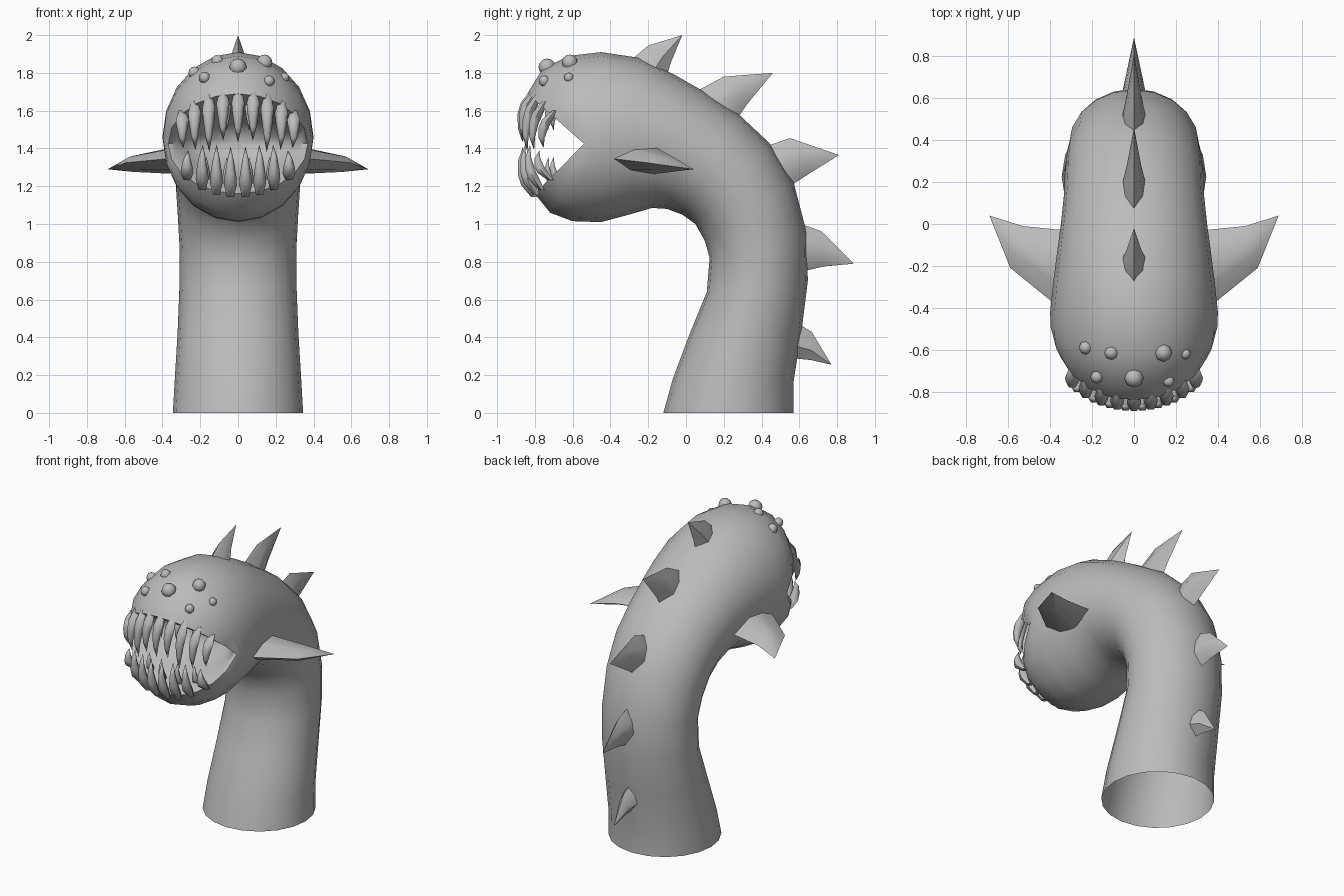
import bpy, bmesh, math
from mathutils import Vector

if "Cube" in bpy.data.objects:
    bpy.data.objects.remove(bpy.data.objects["Cube"])

grey = bpy.data.materials.new("plain grey")
grey.diffuse_color = (0.5, 0.5, 0.5, 1)
grey.use_nodes = True
grey.node_tree.nodes["Principled BSDF"].inputs["Base Color"].default_value = grey.diffuse_color


def finish(name, bm, angle=180):
    """Turn a bmesh into a shaded, named object."""
    bmesh.ops.recalc_face_normals(bm, faces=bm.faces)
    me = bpy.data.meshes.new(name)
    bm.to_mesh(me)
    bm.free()
    ob = bpy.data.objects.new(name, me)
    bpy.context.collection.objects.link(ob)
    me.materials.append(grey)
    bpy.ops.object.select_all(action='DESELECT')
    ob.select_set(True)
    bpy.context.view_layer.objects.active = ob
    bpy.ops.object.shade_smooth_by_angle(angle=math.radians(angle))
    return ob


def loft(bm, rings, tip=None):
    """Skin a list of point rings, optionally closing on a tip point."""
    loops = [[bm.verts.new(p) for p in r] for r in rings]
    n = len(loops[0])
    for a, b in zip(loops, loops[1:]):
        for i in range(n):
            j = (i + 1) % n
            bm.faces.new((a[i], a[j], b[j], b[i]))
    if tip is not None:
        t = bm.verts.new(tip)
        for i in range(n):
            bm.faces.new((loops[-1][i], loops[-1][(i + 1) % n], t))


# Neck and head: outer (y, z), inner (y, z), half width, backward sweep of the sides
SIDES = 20
sections = [
    (0.57, 0.00, -0.12, 0.00, 0.345, 0), (0.57, 0.17, -0.07, 0.18, 0.335, 0),
    (0.61, 0.42, 0.02, 0.42, 0.32, 0), (0.645, 0.70, 0.11, 0.64, 0.31, 0),
    (0.64, 0.95, 0.125, 0.82, 0.31, 0), (0.57, 1.22, 0.10, 0.91, 0.32, 0),
    (0.44, 1.43, 0.05, 1.00, 0.33, 0), (0.28, 1.58, -0.02, 1.05, 0.335, 0),
    (0.08, 1.71, -0.10, 1.08, 0.35, 0), (-0.06, 1.79, -0.18, 1.085, 0.365, 0),
    (-0.25, 1.88, -0.30, 1.05, 0.385, 0), (-0.45, 1.91, -0.45, 1.01, 0.40, 0.03),
    (-0.62, 1.89, -0.60, 1.015, 0.398, 0.12), (-0.76, 1.82, -0.72, 1.06, 0.39, 0.22),
    (-0.84, 1.69, -0.80, 1.16, 0.37, 0.28),
    # mouth lining
    (-0.79, 1.65, -0.75, 1.20, 0.33, 0.25), (-0.60, 1.60, -0.58, 1.25, 0.29, 0.12),
    (-0.42, 1.53, -0.42, 1.32, 0.20, 0.03),
]


def section(oy, oz, iy, iz, w, sweep):
    ring = []
    for k in range(SIDES):
        t = 2 * math.pi * k / SIDES
        c = math.cos(t)
        ring.append((w * math.sin(t),
                     (oy + iy) / 2 + (oy - iy) / 2 * c + sweep * (1 - abs(c)),
                     (oz + iz) / 2 + (oz - iz) / 2 * c))
    return ring


bm = bmesh.new()
loft(bm, [section(*s) for s in sections], (0, -0.36, 1.43))
finish("neck_and_head", bm, 75)


# Blade: lens-shaped base and middle rings closing on a tip
def blade(name, a, b, mid_a, mid_b, tip, thick):
    thick = Vector(thick)
    rings = []
    for p, q, f in ((a, b, 1), (mid_a, mid_b, 0.6)):
        p, q = Vector(p), Vector(q)
        rings.append([p, p.lerp(q, 0.3) + thick * f * 0.8, p.lerp(q, 0.65) + thick * f,
                      q, p.lerp(q, 0.65) - thick * f, p.lerp(q, 0.3) - thick * f * 0.8])
    bm = bmesh.new()
    loft(bm, rings, Vector(tip))
    finish(name, bm, 40)


# Back spikes: base ends, middle ends, tip, each as (y, z)
spikes = [
    ((-0.30, 1.86), (-0.10, 1.79), (-0.20, 1.945), (-0.08, 1.855), (-0.02, 2.0)),
    ((0.05, 1.70), (0.26, 1.54), (0.20, 1.78), (0.32, 1.63), (0.46, 1.80)),
    ((0.42, 1.41), (0.55, 1.20), (0.55, 1.455), (0.65, 1.265), (0.81, 1.365)),
    ((0.61, 1.00), (0.62, 0.75), (0.72, 0.96), (0.73, 0.775), (0.89, 0.79)),
    ((0.58, 0.48), (0.56, 0.29), (0.665, 0.43), (0.66, 0.28), (0.77, 0.255)),
]
for i, pts in enumerate(spikes):
    blade(f"back_spike_{i + 1}", *[(0, y, z) for y, z in pts], (0.058, 0, 0))

# Side fins
for s, side in ((1, "right"), (-1, "left")):
    blade(f"{side}_fin", (s * 0.33, -0.42, 1.35), (s * 0.33, -0.03, 1.33),
          (s * 0.59, -0.21, 1.325), (s * 0.53, -0.01, 1.315),
          (s * 0.69, 0.04, 1.29), (0, 0, 0.072))


# Teeth: six-sided curved fangs standing on the mouth rim
def tooth(bm, x, up, tip_z, size=1.0, back=0.0):
    c = math.sqrt(1 - (x / 0.37) ** 2)
    y = -0.82 + 0.28 * (1 - c) + back
    z = 1.425 + up * (0.265 * c - back * 0.25)
    rings = []
    for f, dy, r in ((-0.08, 0.015, 0.018), (0.18, -0.025, 0.034),
                     (0.4, -0.045, 0.03), (0.7, -0.055, 0.018)):
        rings.append([(x + size * r * math.cos(k * math.pi / 3),
                       y + size * (dy + r * math.sin(k * math.pi / 3)),
                       z + (tip_z - z) * f) for k in range(6)])
    loft(bm, rings, (x * 0.98, y - 0.045 * size, tip_z))
    bmesh.ops.contextual_create(bm, geom=[e for e in bm.edges if e.is_boundary])


upper = [(0, 1.43), (0.08, 1.44), (0.155, 1.38), (0.23, 1.39), (0.295, 1.40)]
lower = [(0.04, 1.41), (0.115, 1.42), (0.19, 1.42), (0.27, 1.39)]
inner = [(0.06, 0.07), (0.17, 0.07)]
for name, row, up in (("upper_teeth", upper, 1), ("lower_teeth", lower, -1)):
    bm = bmesh.new()
    for x, tip_z in row:
        for s in ((1, -1) if x else (1,)):
            tooth(bm, s * x, up, tip_z)
    for x, reach in inner:
        for s in (1, -1):
            tooth(bm, s * x, up, 1.425 + up * reach, 0.7, 0.12)
    finish(name, bm, 60)

# Small round eyes scattered over the brow: x, y, z, radius
eyes = [(-0.23, -0.59, 1.80, 0.033), (-0.108, -0.615, 1.862, 0.033),
        (0.14, -0.615, 1.855, 0.042), (0.245, -0.62, 1.775, 0.026),
        (-0.177, -0.73, 1.775, 0.031), (0, -0.735, 1.83, 0.046),
        (0.165, -0.75, 1.757, 0.029)]
for i, (x, y, z, r) in enumerate(eyes):
    bm = bmesh.new()
    bmesh.ops.create_uvsphere(bm, u_segments=8, v_segments=6, radius=r)
    bmesh.ops.translate(bm, verts=bm.verts, vec=(x, y, z))
    finish(f"eye_{i + 1}", bm)
